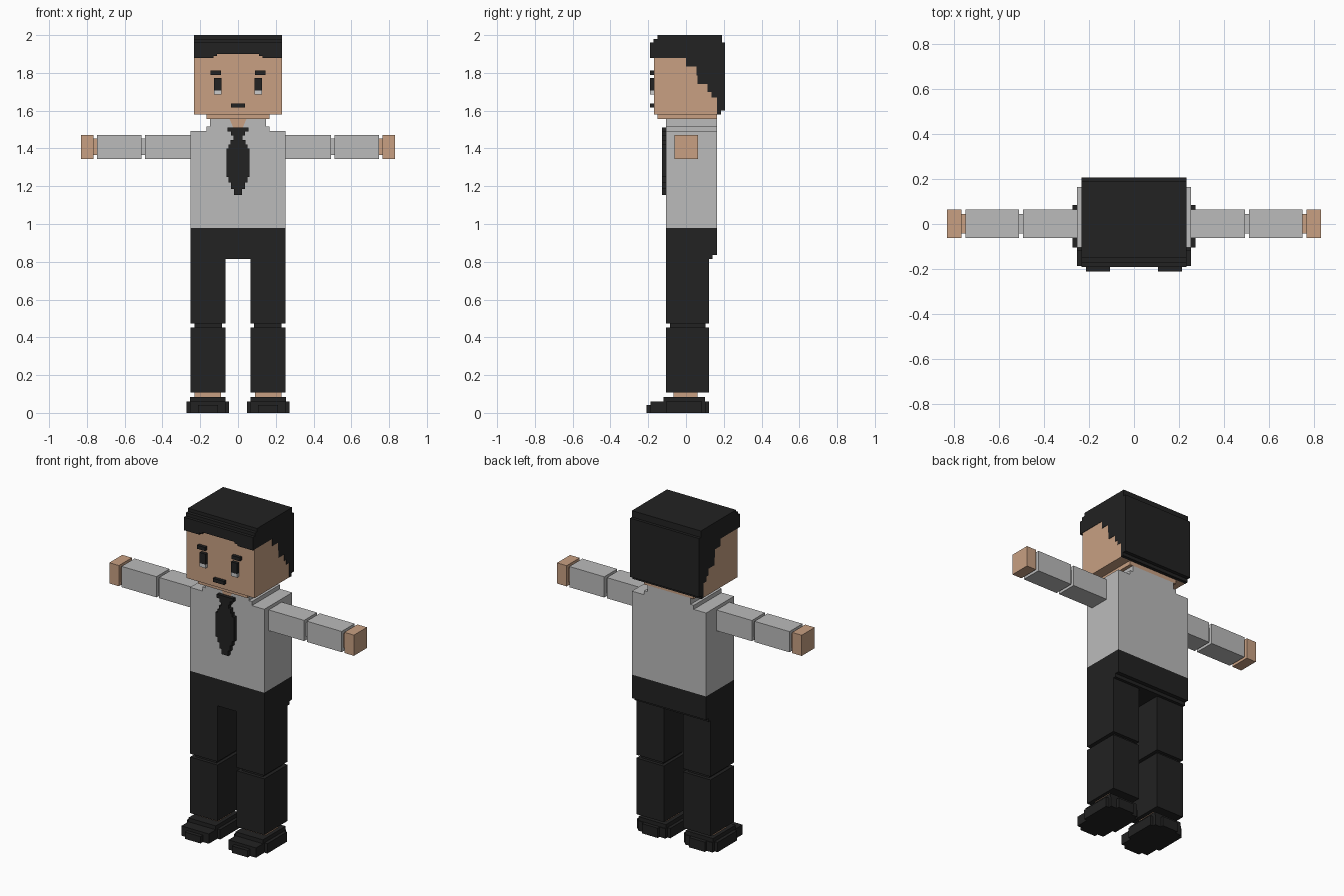
import bpy


def material(name, rgb):
    m = bpy.data.materials.new(name)
    m.diffuse_color = (*rgb, 1)
    return m


SKIN = material("skin", (0.58, 0.352, 0.225))
SHIRT = material("shirt_grey", (0.497, 0.497, 0.497))
BLACK = material("black", (0.016, 0.016, 0.016))
LIGHT = material("eye_light", (0.6, 0.6, 0.6))


def make(name, verts, faces, mat):
    me = bpy.data.meshes.new(name)
    me.from_pydata(verts, [], faces)
    me.materials.append(mat)
    ob = bpy.data.objects.new(name, me)
    bpy.context.collection.objects.link(ob)
    return ob


def box(name, x, y, z, mat):
    x, y, z = sorted(x), sorted(y), sorted(z)
    v = [(a, b, c) for c in z for b in y for a in x]
    f = [(0, 2, 3, 1), (4, 5, 7, 6), (0, 1, 5, 4), (2, 6, 7, 3), (0, 4, 6, 2), (1, 3, 7, 5)]
    return make(name, v, f, mat)


def pair(name, x, y, z, mat):
    """Box on the right side and its mirror on the left."""
    box(name + "_right", x, y, z, mat)
    box(name + "_left", (-x[0], -x[1]), y, z, mat)


def extrude_x(name, pts, x0, x1, mat):
    """Prism from a counter-clockwise (y, z) outline."""
    n = len(pts)
    v = [(x, y, z) for x in (x0, x1) for y, z in pts]
    f = [tuple(reversed(range(n))), tuple(range(n, 2 * n))]
    f += [(i, (i + 1) % n, n + (i + 1) % n, n + i) for i in range(n)]
    return make(name, v, f, mat)


# head and neck
box("head", (-0.232, 0.232), (-0.17, 0.165), (1.58, 1.96), SKIN)
box("neck", (-0.168, 0.168), (-0.15, 0.165), (1.555, 1.582), SKIN)

# hair: stair-cut sides, rounded top and back edges
steps = [(0.165, 1.58), (0.165, 1.64), (0.135, 1.67), (0.115, 1.70), (0.06, 1.74),
         (0.055, 1.785), (0.0, 1.835), (-0.05, 1.88)]
lower = [steps[0]]
for y, z in steps[1:]:
    lower += [(lower[-1][0], z), (y, z)]
outline = [(0.185, 1.58), (0.185, 1.60), (0.207, 1.60), (0.207, 1.96), (0.19, 1.96), (0.19, 2.0),
           (-0.15, 2.0), (-0.15, 1.98), (-0.171, 1.98), (-0.171, 1.90), (-0.165, 1.90), (-0.165, 1.88)]
extrude_x("hair", outline + lower[:0:-1] + [lower[0]], -0.234, 0.234, BLACK)
box("fringe", (-0.234, 0.234), (-0.19, -0.16), (1.90, 1.96), BLACK)
pair("fringe_corner", (0.13, 0.234), (-0.19, -0.16), (1.88, 1.90), BLACK)
pair("fringe_step", (0.11, 0.13), (-0.19, -0.16), (1.89, 1.90), BLACK)

# face
pair("eyebrow", (0.09, 0.145), (-0.19, -0.17), (1.79, 1.812), BLACK)
pair("eye", (0.087, 0.127), (-0.19, -0.17), (1.707, 1.772), BLACK)
pair("eye_lower", (0.087, 0.127), (-0.19, -0.17), (1.685, 1.707), LIGHT)
box("mouth", (-0.037, 0.037), (-0.19, -0.17), (1.616, 1.638), BLACK)

# shirt body and stepped collar
box("torso", (-0.252, 0.252), (-0.105, 0.165), (0.98, 1.492), SHIRT)
box("collar_base", (-0.168, 0.168), (-0.105, 0.165), (1.49, 1.517), SHIRT)
box("collar", (-0.147, 0.147), (-0.105, 0.165), (1.515, 1.557), SHIRT)
make("open_collar", [(-0.045, -0.107, 1.557), (0.045, -0.107, 1.557),
                     (0.025, -0.107, 1.51), (-0.025, -0.107, 1.51)], [(3, 2, 1, 0)], SKIN)

# tie: stacked slabs (half width, bottom, top)
for i, (w, lo, hi) in enumerate([(0.055, 1.49, 1.512), (0.037, 1.468, 1.49), (0.025, 1.445, 1.468),
                                 (0.04, 1.42, 1.445), (0.05, 1.40, 1.42), (0.062, 1.25, 1.40),
                                 (0.05, 1.22, 1.25), (0.037, 1.185, 1.22), (0.022, 1.153, 1.185)]):
    box(f"tie_{i}", (-w, w), (-0.128, -0.105), (lo, hi), BLACK)

# arms
pair("upper_arm", (0.252, 0.492), (-0.062, 0.064), (1.345, 1.472), SHIRT)
pair("elbow", (0.49, 0.512), (-0.042, 0.044), (1.365, 1.452), SHIRT)
pair("forearm", (0.51, 0.747), (-0.062, 0.064), (1.345, 1.472), SHIRT)
pair("wrist", (0.745, 0.767), (-0.042, 0.044), (1.365, 1.452), SKIN)
pair("hand", (0.765, 0.83), (-0.062, 0.064), (1.345, 1.472), SKIN)

# trousers: hips with a stepped seat, then legs
seat = [(-0.105, 0.815), (0.14, 0.815), (0.14, 0.836), (0.165, 0.836), (0.165, 0.98), (-0.105, 0.98)]
extrude_x("hips", seat, -0.252, 0.252, BLACK)
pair("thigh", (0.065, 0.252), (-0.105, 0.122), (0.472, 0.815), BLACK)
pair("knee", (0.085, 0.23), (-0.085, 0.102), (0.45, 0.475), BLACK)
pair("shin", (0.065, 0.252), (-0.105, 0.122), (0.108, 0.452), BLACK)
pair("ankle", (0.09, 0.23), (-0.065, 0.06), (0.08, 0.11), SKIN)

# shoes: stepped footprint and raised upper
pair("shoe_sides", (0.047, 0.273), (-0.105, 0.085), (0, 0.06), BLACK)
pair("shoe_sole", (0.067, 0.253), (-0.187, 0.104), (0, 0.06), BLACK)
pair("shoe_toe_heel", (0.107, 0.213), (-0.21, 0.122), (0, 0.042), BLACK)
pair("shoe_heel_cap", (0.107, 0.213), (0.10, 0.122), (0.04, 0.06), BLACK)
pair("shoe_upper", (0.067, 0.253), (-0.12, 0.10), (0.06, 0.084), BLACK)
